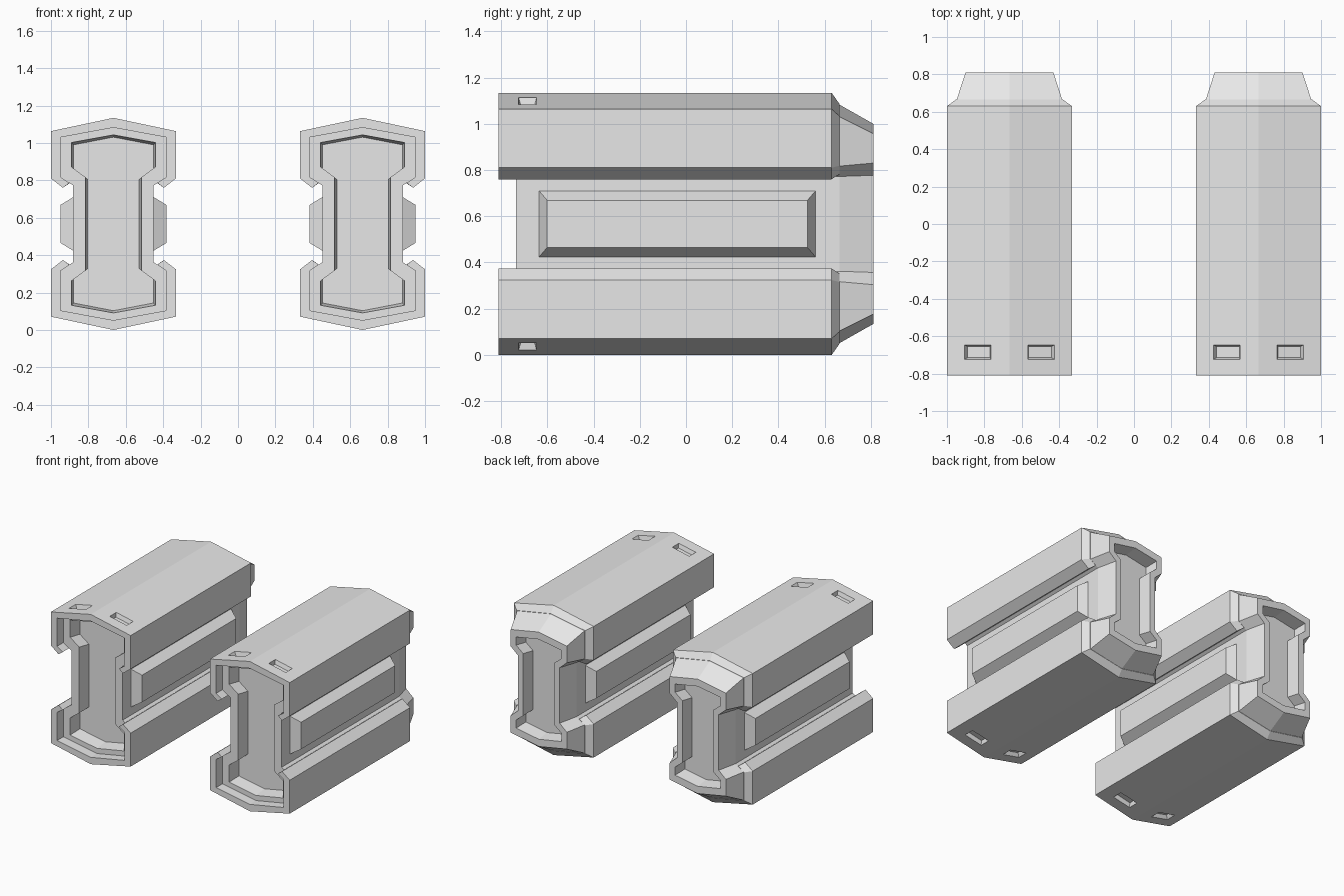
import bpy, bmesh
from math import atan2
from mathutils import Matrix, Vector

cube = bpy.data.objects.get("Cube")
if cube:
    bpy.data.objects.remove(cube, do_unlink=True)

grey = bpy.data.materials.new("light_grey")
grey.use_nodes = True
colour = (0.8, 0.8, 0.8, 1)
grey.diffuse_color = colour
grey.node_tree.nodes["Principled BSDF"].inputs["Base Color"].default_value = colour

MID = 0.567       # height of the horizontal symmetry plane
SPACING = 0.666   # distance of each pod from the centre

# Quarter profiles (x, height above MID): ridge, shoulder, lip corner, waist
OUTER = [(0, .567), (.334, .496), (.334, .243), (.27, .193)]
INNER = [(0, .515), (.282, .463), (.282, .25), (.215, .205)]
FRONT_OPENING = [(0, .476), (.225, .435), (.225, .305), (.15, .25)]
BACK_END = [(0, .433), (.235, .39), (.235, .263), (.175, .21)]
BACK_OPENING = [(0, .378), (.19, .345), (.19, .283), (.13, .235)]
LIP = (.235, .219)


def loft(name, rings):
    """Skin a list of equal-length 3D rings and cap both ends."""
    bm = bmesh.new()
    loops = [[bm.verts.new(p) for p in ring] for ring in rings]
    n = len(loops[0])
    for a, b in zip(loops, loops[1:]):
        for i in range(n):
            j = (i + 1) % n
            bm.faces.new((a[i], a[j], b[j], b[i]))
    bm.faces.new(loops[0])
    bm.faces.new(loops[-1])
    bmesh.ops.recalc_face_normals(bm, faces=bm.faces)
    mesh = bpy.data.meshes.new(name)
    bm.to_mesh(mesh)
    bm.free()
    mesh.materials.append(grey)
    obj = bpy.data.objects.new(name, mesh)
    bpy.context.collection.objects.link(obj)
    return obj


def full_ring(quarter, y, inset=0):
    """Mirror a quarter profile into a closed section at depth y."""
    q = [(max(x - inset, 0), z - inset) for x, z in quarter]
    right = q + [(x, -z) for x, z in reversed(q)]
    left = [(-x, z) for x, z in reversed(right[1:-1])]
    return [(x, y, z) for x, z in right + left]


def cap_ring(outer, y):
    """Hooked channel section between an outer profile and the core."""
    half = outer + [LIP] + INNER[2:0:-1]
    left = [(-x, z) for x, z in reversed(outer[1:] + [LIP])]
    inside = INNER[2:0:-1] + [INNER[0]] + [(-x, z) for x, z in INNER[1:3]]
    ring = outer + [LIP] + inside + left
    return [(x, y, z) for x, z in ring]


def rect(u, v, w):
    return [(-u, -v, w), (u, -v, w), (u, v, w), (-u, v, w)]


def cut_slots(obj):
    """Two tapered slots near the front, set square to the sloping roof."""
    slope = atan2(OUTER[0][1] - OUTER[1][1], OUTER[1][0])
    for s in (-1, 1):
        cutter = loft("slot_cutter", [rect(.062, .03, -.03), rect(.08, .045, .02)])
        cutter.hide_render = True
        place = Matrix.Translation((s * .17, -.685, .531)) @ Matrix.Rotation(s * slope, 4, 'Y')
        cutter.data.transform(place)
        mod = obj.modifiers.new("slot", 'BOOLEAN')
        mod.operation = 'DIFFERENCE'
        mod.solver = 'EXACT'
        mod.object = cutter
        bpy.context.view_layer.objects.active = obj
        bpy.ops.object.modifier_apply(modifier=mod.name)
        bpy.data.objects.remove(cutter, do_unlink=True)


for side, sx in (("left", 1), ("right", -1)):
    origin = Vector((sx * SPACING, 0, MID))

    # Core with a recessed opening at each end and a tapered back
    core = loft(side + "_core", [
        full_ring(FRONT_OPENING, -.635, .012),
        full_ring(FRONT_OPENING, -.735),
        full_ring(INNER, -.735),
        full_ring(INNER, .665),
        full_ring(BACK_END, .81),
        full_ring(BACK_OPENING, .81),
        full_ring(BACK_OPENING, .71, .012)])
    core.location = origin

    # Hooked armour channels above and below the core
    collar = [(x * 1.015, z + .002) for x, z in INNER[:3]] + [(.237, .216)]
    for level, flip in (("upper", 1), ("lower", -1)):
        shell = loft(f"{side}_{level}_shell", [
            cap_ring(OUTER, -.81), cap_ring(OUTER, .63), cap_ring(collar, .665)])
        cut_slots(shell)
        if flip < 0:
            shell.data.transform(Matrix.Scale(-1, 4, (0, 0, 1)))
            shell.data.flip_normals()
        shell.location = origin

    # Raised bevelled panels on both flanks
    for face, s in (("outer", sx), ("inner", -sx)):
        panel = loft(f"{side}_{face}_panel", [
            [(s * w, y - .0375, z) for y, z, _ in rect(u, v, 0)]
            for u, v, w in ((.598, .143, .205), (.598, .143, .215), (.563, .102, .283))])
        panel.location = origin
